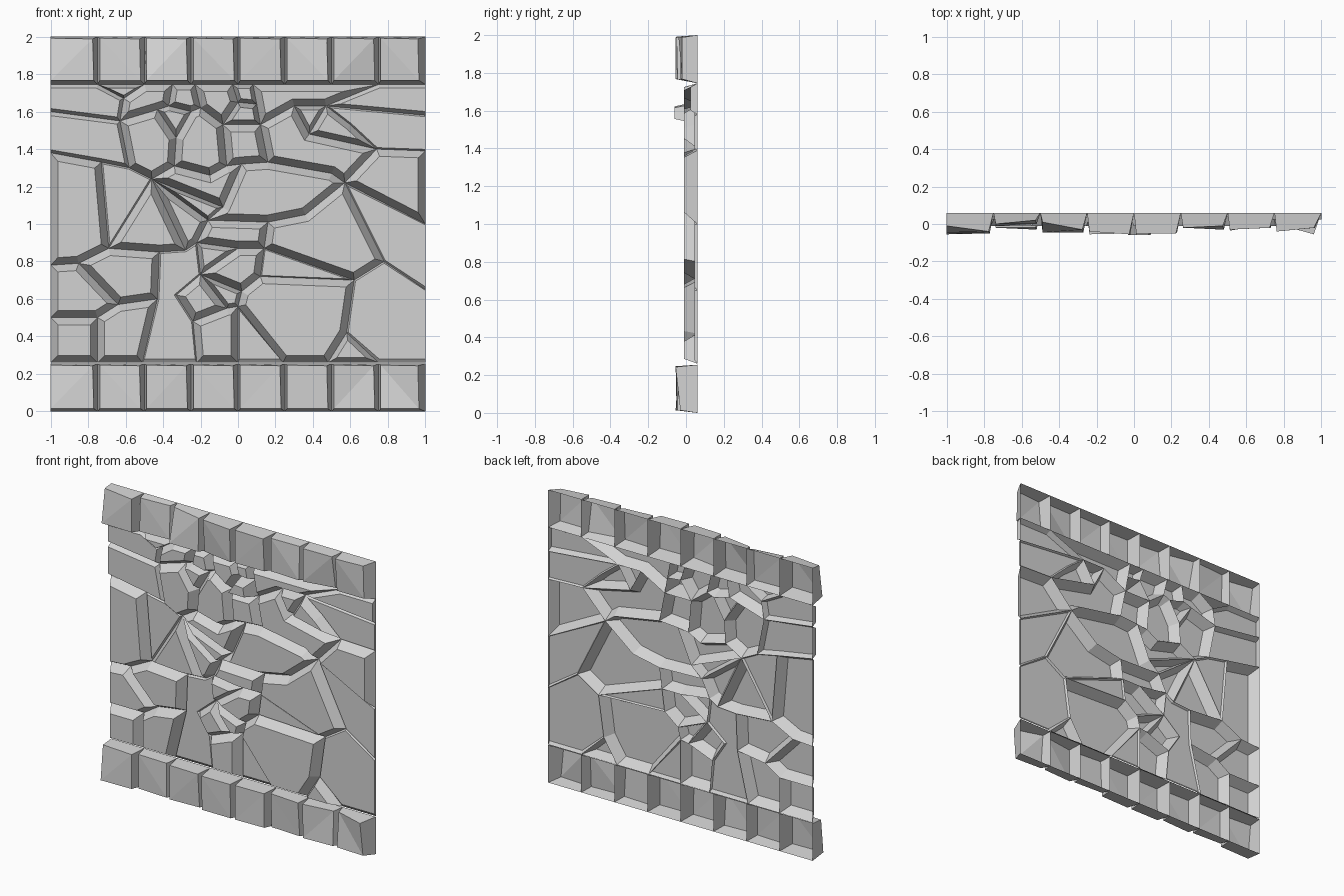
import bpy
import bmesh
from mathutils import Vector
from mathutils.bvhtree import BVHTree
from mathutils.geometry import delaunay_2d_cdt

cube = bpy.data.objects.get("Cube")
if cube:
    bpy.data.objects.remove(cube, do_unlink=True)

BACK = .06            # depth of the joints and the open back
FACE = -.01           # depth of the raised stone faces
LOW, HIGH = .26, 1.745  # rubble field between the two block courses

# One plain stone colour
stone = bpy.data.materials.new("grey stone")
stone.use_nodes = True
stone.diffuse_color = (.65, .65, .65, 1)
stone.node_tree.nodes["Principled BSDF"].inputs["Base Color"].default_value = (.65, .65, .65, 1)


def make_object(name, bm):
    """Turn a finished bmesh into a flat shaded object."""
    mesh = bpy.data.meshes.new(name)
    bm.to_mesh(mesh)
    bm.free()
    mesh.materials.append(stone)
    obj = bpy.data.objects.new(name, mesh)
    bpy.context.collection.objects.link(obj)
    return obj


# Joint lines (x, z) between the rubble stones
upper_joints = [
    [(-1, 1.6), (-.63, 1.55), (-.43, 1.61), (-.37, 1.63), (-.35, HIGH)],
    [(-.75, HIGH), (-.61, 1.67), (-.5, HIGH)],
    [(-.61, 1.67), (-.63, 1.55), (-.58, 1.3)],
    [(-.43, 1.61), (-.33, 1.46), (-.34, 1.31)],
    [(-.33, 1.46), (-.25, 1.6)],
    [(-.37, 1.63), (-.25, 1.6), (-.2, 1.62), (-.08, 1.53), (.12, 1.53), (.3, 1.63), (.47, 1.63)],
    [(-.2, 1.62), (-.23, HIGH)],
    [(-.08, 1.53), (-.06, 1.31)],
    [(.12, 1.53), (.16, 1.33)],
    [(-.03, HIGH), (0, 1.65), (.1, 1.64), (.12, 1.53)],
    [(-.08, 1.53), (0, 1.65)],
    [(.1, 1.64), (.08, HIGH)],
    [(.3, 1.63), (.38, 1.48), (.74, 1.4), (1, 1.39)],
    [(.38, 1.48), (.47, 1.63), (.6, 1.53), (.74, 1.4)],
    [(.47, 1.63), (1, 1.58)],
    [(.47, 1.63), (.75, HIGH)],
]
middle_joints = [
    [(-1, 1.38), (-.73, 1.33), (-.58, 1.3), (-.46, 1.24), (-.34, 1.31), (-.15, 1.26),
     (-.06, 1.31), (.02, 1.32), (.16, 1.33), (.5, 1.27), (.57, 1.22)],
    [(.74, 1.4), (.57, 1.22), (1, 1.0)],
    [(.57, 1.22), (.78, .8), (1, .65)],
    [(.57, 1.22), (.36, 1.05), (.16, 1.01), (.14, .87), (.62, .7), (.78, .8)],
    [(.02, 1.32), (-.08, 1.09), (-.16, 1.02)],
    [(-.46, 1.24), (-.08, 1.09)],
    [(-.46, 1.24), (-.16, 1.02), (.16, 1.01)],
    [(-.16, 1.02), (-.22, .9), (0, .87), (.14, .87)],
    [(-.46, 1.24), (-.69, .87)],
    [(-.73, 1.33), (-.69, .87)],
    [(-.46, 1.24), (-.28, .86)],
]
lower_joints = [
    [(-1, .78), (-.85, .79), (-.69, .87), (-.42, .85), (-.28, .86), (-.22, .9)],
    [(-.85, .79), (-.64, .57), (-.43, .6), (-.42, .85)],
    [(-1, .5), (-.75, .5), (-.64, .57)],
    [(-.75, .5), (-.75, LOW)],
    [(-.43, .6), (-.51, LOW)],
    [(-.22, .9), (-.2, .73), (-.33, .62), (-.24, .48), (-.06, .55), (0, .56)],
    [(-.2, .73), (0, .87)],
    [(-.2, .73), (.02, .64), (.12, .72), (.14, .87)],
    [(-.2, .73), (-.06, .55)],
    [(.02, .64), (0, .56), (0, LOW)],
    [(.12, .72), (.62, .7), (.58, .42), (.48, LOW)],
    [(0, .56), (.24, LOW)],
    [(-.24, .48), (-.22, LOW)],
    [(.58, .42), (.75, LOW)],
]
border = [(-1, LOW), (1, LOW), (1, HIGH), (-1, HIGH), (-1, LOW)]

# Stones with their own depth, found by a spot (x, z) inside them
sunken = [(.85, .45), (.88, .85), (.85, 1.48), (.1, .35), (-.35, .45), (-.6, 1.2), (.3, .75)]
shallow = [(.85, 1.67), (-.85, 1.68), (-.8, 1.47)]
knob = [(.03, 1.59)]

# Rubble field: split the panel along the joints into cells
points, joints, lookup = [], [], {}


def node(p):
    if p not in lookup:
        lookup[p] = len(points)
        points.append(Vector(p))
    return lookup[p]


for path in [border] + upper_joints + middle_joints + lower_joints:
    for a, b in zip(path, path[1:]):
        joints.append((node(a), node(b)))

flat_points, flat_edges, triangles, _, sources, _ = delaunay_2d_cdt(points, joints, [], 0, .002)
bm = bmesh.new()
verts = [bm.verts.new((p.x, BACK, p.y)) for p in flat_points]
for tri in triangles:
    bm.faces.new([verts[i] for i in tri])
fillers = []
for (a, b), source in zip(flat_edges, sources):
    edge = bm.edges.get((verts[a], verts[b]))
    if edge and not source and len(edge.link_faces) == 2:
        fillers.append(edge)
bmesh.ops.dissolve_edges(bm, edges=fillers, use_verts=False)
bm.normal_update()
for face in bm.faces:
    if face.normal.y > 0:
        face.normal_flip()

# Look up the special stones
bm.faces.ensure_lookup_table()
bm.faces.index_update()
tree = BVHTree.FromBMesh(bm)
depths = {}
for spots, depth in ((sunken, .045), (shallow, .025), (knob, -.06)):
    for x, z in spots:
        depths[bm.faces[tree.find_nearest(Vector((x, BACK, z)))[2]]] = depth

# Raise every cell into a stone with sloping sides
for face in list(bm.faces):
    depth = depths.get(face, FACE)
    radius = 2 * face.calc_area() / face.calc_perimeter()
    slope = min(1, (BACK - depth) / (BACK - FACE))
    bmesh.ops.inset_individual(bm, faces=[face], thickness=slope * min(.038, radius * .42),
                               use_even_offset=True)
    for v in face.verts:
        v.co.y = depth
        # Low stones run out to the panel sides
        if depth > FACE and abs(v.co.x) > .95:
            v.co.x = 1 if v.co.x > 0 else -1
        # Stones butt closely against the courses
        v.co.z = max(LOW + .02, min(HIGH - .02, v.co.z))
make_object("rubble_stones", bm)


# Block courses: each block has its own tilted front face
def block_course(name, bottom, top, lip, blocks):
    bm = bmesh.new()
    width = 2 / len(blocks)
    for i, corner_depths in enumerate(blocks):
        left = -1 + i * width
        right = left + width
        inner_left = left + (.012 if i else 0)
        inner_right = right - (.026 if i < len(blocks) - 1 else .04)
        outer = [(left, top), (right, top), (right, bottom), (left, bottom)]
        inner = [(inner_left, top - .008), (inner_right, top - .012),
                 (inner_right + .006, bottom + lip), (inner_left, bottom + lip)]
        back = [bm.verts.new((x, BACK, z)) for x, z in outer]
        front = [bm.verts.new((x, -d, z)) for (x, z), d in zip(inner, corner_depths)]
        tl, tr, br, bl = front
        # Fold the front along alternating diagonals
        if i % 2:
            folds = [(bl, br, tl), (br, tr, tl)]
        else:
            folds = [(bl, br, tr), (bl, tr, tl)]
        for fold in folds:
            bm.faces.new(fold)
        for a in range(4):
            b = (a + 1) % 4
            bm.faces.new((front[a], front[b], back[b], back[a]))
    return make_object(name, bm)


# Front corner depths: top left, top right, bottom right, bottom left
block_course("top_block_course", HIGH, 2, .022, [
    (.01, .04, .05, .045), (0, -.02, 0, .01), (-.01, .03, .045, .045), (.04, .055, .055, .02),
    (.05, .05, .045, .05), (.02, .01, .03, .02), (.03, .02, -.01, .03), (.04, .02, .02, .02)])
block_course("bottom_block_course", 0, LOW - .005, .014, [
    (.03, .04, .05, .055), (.02, .02, .03, .02), (.04, .04, .03, .04), (.055, .05, .05, .05),
    (.05, .04, .045, .05), (.02, .03, .02, .01), (.035, 0, .02, .03), (0, .055, .03, .02)])
